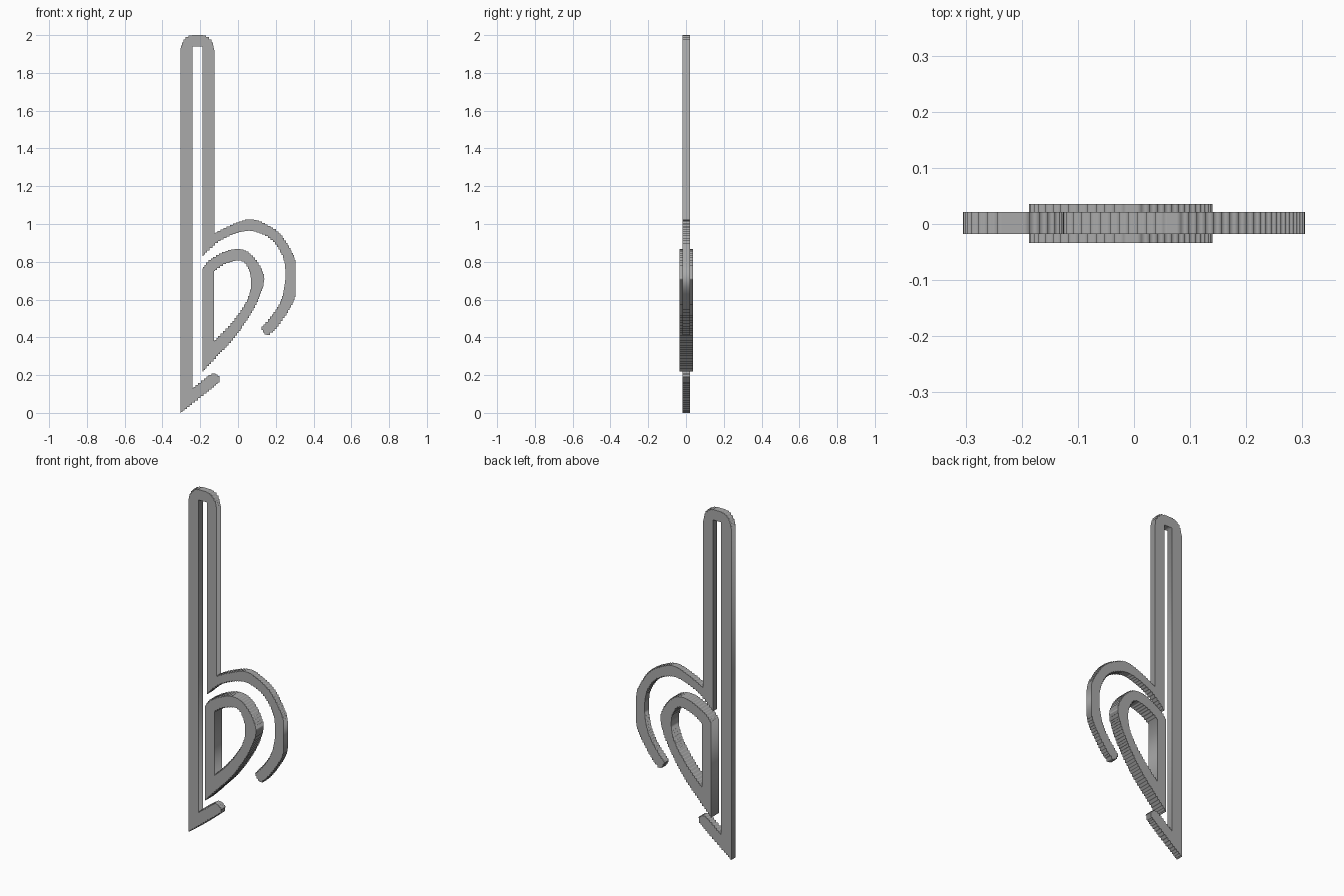
import bpy
import math
from mathutils import Vector

cube = bpy.data.objects.get("Cube")
if cube:
    bpy.data.objects.remove(cube)

# Single grey material
grey = bpy.data.materials.new("plain_grey")
grey.use_nodes = True
GREY = (0.4, 0.4, 0.4, 1)
grey.diffuse_color = GREY
grey.node_tree.nodes["Principled BSDF"].inputs["Base Color"].default_value = GREY

STEP = 0.016


def smooth_run(points):
    """Sample a smooth path through the points at an even spacing."""
    p = [Vector(q) for q in points]
    p = [p[0]] + p + [p[-1]]
    out = []
    for a, b, c, d in zip(p, p[1:], p[2:], p[3:]):
        straight = abs(b.x - c.x) < 1e-6 or abs(b.y - c.y) < 1e-6
        n = 1 if straight else max(1, round((c - b).length / STEP))
        for i in range(n):
            t = i / n
            out.append(b + (c - a) * t / 2
                       + (a * 2 - b * 5 + c * 4 - d) * t * t / 2
                       + (b * 3 - a - c * 3 + d) * t ** 3 / 2)
    return out


def stepped_loop(runs):
    """Join the runs into a closed outline with small square steps."""
    pts = [q for run in runs for q in smooth_run(run)]
    out = []
    for a, b in zip(pts, pts[1:] + pts[:1]):
        out.append(a)
        if min(abs(a.x - b.x), abs(a.y - b.y)) > 0.0015:
            mid = (a.x + b.x) / 2
            out += [Vector((mid, a.y)), Vector((mid, b.y))]
    return out


def runs_between(corners):
    return list(zip(corners, corners[1:]))


def flat_part(name, loops, y_front, y_back):
    """Fill the outlines and give them thickness along y."""
    curve = bpy.data.curves.new(name, "CURVE")
    curve.dimensions = "2D"
    curve.fill_mode = "BOTH"
    curve.extrude = (y_back - y_front) / 2
    for loop in loops:
        spline = curve.splines.new("POLY")
        spline.points.add(len(loop) - 1)
        for point, co in zip(spline.points, loop):
            point.co = (co.x, co.y, 0, 1)
        spline.use_cyclic_u = True
    curve.materials.append(grey)
    obj = bpy.data.objects.new(name, curve)
    obj.rotation_euler.x = math.pi / 2
    obj.location.y = (y_front + y_back) / 2
    bpy.context.collection.objects.link(obj)
    bpy.ops.object.select_all(action="DESELECT")
    obj.select_set(True)
    bpy.context.view_layer.objects.active = obj
    bpy.ops.object.convert(target="MESH")


# Clip wire: long loop, curled arm and short foot hook
L, R, IL, IR = -0.305, -0.125, -0.24, -0.187
arch = [(L, 1.92), (-0.295, 1.96), (-0.27, 1.99), (-0.235, 2), (-0.195, 2),
        (-0.16, 1.99), (-0.135, 1.96), (R, 1.92)]
arm_outer = [(R, 0.95), (-0.035, 0.995), (0.06, 1.025), (0.135, 1.005),
             (0.22, 0.95), (0.28, 0.86), (0.305, 0.79), (0.305, 0.63),
             (0.26, 0.53), (0.18, 0.425), (0.145, 0.415), (0.122, 0.45)]
arm_inner = [(0.122, 0.45), (0.175, 0.51), (0.225, 0.59), (0.25, 0.7),
             (0.24, 0.82), (0.18, 0.915), (0.09, 0.96), (0.01, 0.957),
             (-0.1, 0.91), (IR, 0.83)]
foot = [(IL, 0.13), (-0.15, 0.2), (-0.125, 0.208), (-0.104, 0.195),
        (-0.105, 0.16), (L, 0)]
slot = [(IR, 0.83), (IR, 1.94), (IL, 1.94), (IL, 0.13)]
clip = [arch, [arch[-1], arm_outer[0]], arm_outer, arm_inner,
        *runs_between(slot), foot, [(L, 0), arch[0]]]
flat_part("clip_wire", [stepped_loop(clip)], -0.018, 0.021)

# Thicker teardrop ring inside the curled arm
tip, shoulder = (-0.187, 0.22), (-0.187, 0.765)
ring_outer = [shoulder, (-0.15, 0.81), (-0.045, 0.862), (0.035, 0.86),
              (0.095, 0.81), (0.135, 0.735), (0.133, 0.67), (0.085, 0.555),
              (-0.01, 0.41), (-0.11, 0.3), tip]
hole_low, hole_high = (-0.127, 0.38), (-0.127, 0.75)
ring_inner = [hole_high, (-0.07, 0.787), (0.01, 0.808), (0.05, 0.775),
              (0.07, 0.7), (0.05, 0.6), (-0.035, 0.475), hole_low]
flat_part("teardrop_ring",
          [stepped_loop([ring_outer, [tip, shoulder]]),
           stepped_loop([ring_inner, [hole_low, hole_high]])],
          -0.034, 0.036)
